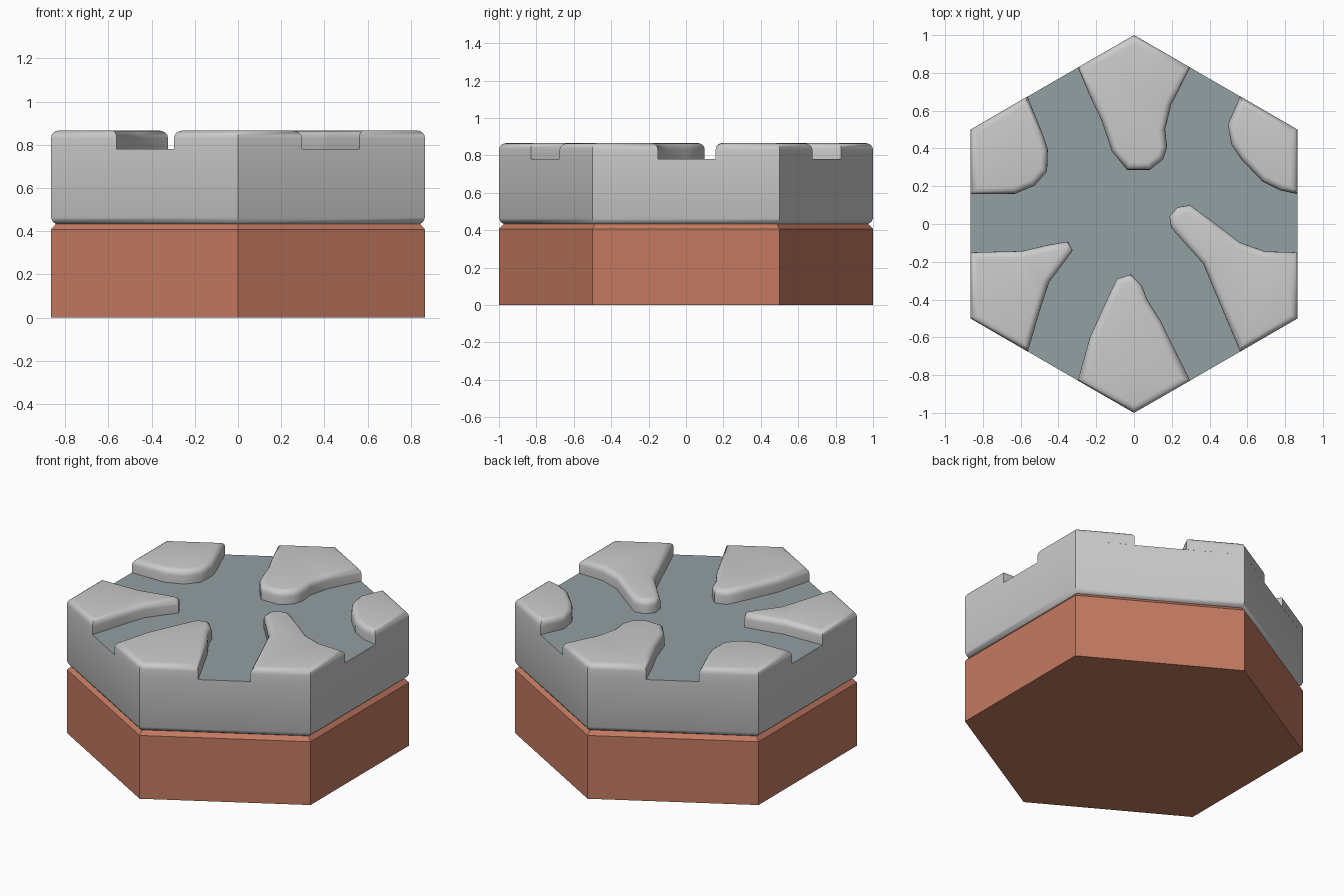
import bpy, math
from mathutils import Vector

if "Cube" in bpy.data.objects:
    bpy.data.objects.remove(bpy.data.objects["Cube"])

FLOOR, TOP, MID = 0.78, 0.866, 0.433


def material(name, rgb):
    m = bpy.data.materials.new(name)
    m.diffuse_color = (*rgb, 1)
    m.use_nodes = True
    m.node_tree.nodes["Principled BSDF"].inputs["Base Color"].default_value = m.diffuse_color
    return m


def hexagon(r):
    return [(r * math.sin(-k * math.pi / 3), r * math.cos(k * math.pi / 3)) for k in range(6)]


def inset(pts, d):
    """Mitred inward offset of a counter-clockwise outline."""
    out = []
    for i, p in enumerate(pts):
        p = Vector(p)
        e1 = (p - Vector(pts[i - 1])).normalized()
        e2 = (Vector(pts[(i + 1) % len(pts)]) - p).normalized()
        n1, n2 = Vector((-e1.y, e1.x)), Vector((-e2.y, e2.x))
        out.append(p + (n1 + n2) * (d / (1 + n1.dot(n2))))
    return out


def loft(name, rings, bottom=False, top=False, mat=None, angle=40):
    """Skin a stack of (outline, z) rings, with optional end caps."""
    n = len(rings[0][0])
    verts = [(p[0], p[1], z) for pts, z in rings for p in pts]
    faces = [(r * n + i, r * n + (i + 1) % n, (r + 1) * n + (i + 1) % n, (r + 1) * n + i)
             for r in range(len(rings) - 1) for i in range(n)]
    if bottom:
        faces.append(tuple(reversed(range(n))))
    if top:
        faces.append(tuple(range(len(verts) - n, len(verts))))
    mesh = bpy.data.meshes.new(name)
    mesh.from_pydata(verts, [], faces)
    mesh.update()
    ob = bpy.data.objects.new(name, mesh)
    bpy.context.collection.objects.link(ob)
    if mat:
        mesh.materials.append(mat)
    bpy.ops.object.select_all(action='DESELECT')
    ob.select_set(True)
    bpy.context.view_layer.objects.active = ob
    bpy.ops.object.shade_smooth_by_angle(angle=math.radians(angle))
    return ob


earth = material("earth", (0.55, 0.195, 0.12))
slate = material("slate", (0.29, 0.35, 0.36))

# Earth base and stone slab, chamfered where they meet
loft("earth_base", [(hexagon(1), 0), (hexagon(1), 0.407), (hexagon(0.974), MID)],
     bottom=True, mat=earth)
loft("stone_slab", [(hexagon(0.974), MID), (hexagon(0.99), 0.443),
                    (hexagon(1), 0.463), (hexagon(1), FLOOR)])

# Sunken channel floor
loft("channel_floor", [(hexagon(1), FLOOR)], top=True, mat=slate)

# Raised plateaus, one at each corner of the hexagon (counter-clockwise outlines)
plateaus = {
    "back": [(0, 1), (-.297, .829), (-.233, .676), (-.17, .544), (-.117, .385), (-.037, .287),
             (.085, .287), (.154, .342), (.175, .406), (.165, .50), (.196, .629), (.297, .829)],
    "back_right": [(.866, .5), (.562, .676), (.497, .528), (.515, .422), (.568, .342),
                   (.68, .225), (.775, .178), (.866, .158)],
    "front_right": [(.866, -.5), (.866, -.15), (.695, -.145), (.562, -.098), (.43, .003),
                    (.297, .1), (.228, .088), (.188, .04), (.196, -.019), (.366, -.21),
                    (.419, -.337), (.562, -.676)],
    "front": [(0, -1), (.297, -.829), (.138, -.507), (.07, -.4), (.042, -.326), (-.016, -.267),
              (-.09, -.29), (-.143, -.4), (-.233, -.597), (-.297, -.829)],
    "front_left": [(-.866, -.5), (-.562, -.676), (-.5, -.464), (-.45, -.31), (-.324, -.14),
                   (-.35, -.093), (-.446, -.109), (-.594, -.143), (-.866, -.15)],
    "back_left": [(-.866, .5), (-.866, .158), (-.63, .16), (-.525, .204), (-.46, .28),
                  (-.456, .395), (-.483, .475), (-.564, .675)],
}
R, STEPS = 0.036, 4
for name, pts in plateaus.items():
    area = sum(pts[i - 1][0] * p[1] - p[0] * pts[i - 1][1] for i, p in enumerate(pts))
    if area < 0:
        pts = pts[::-1]
    rings = [(pts, FLOOR)]
    for k in range(STEPS + 1):
        a = k / STEPS * math.pi / 2
        rings.append((inset(pts, R * (1 - math.cos(a))), TOP - R + R * math.sin(a)))
    loft("plateau_" + name, rings, top=True, angle=48)
